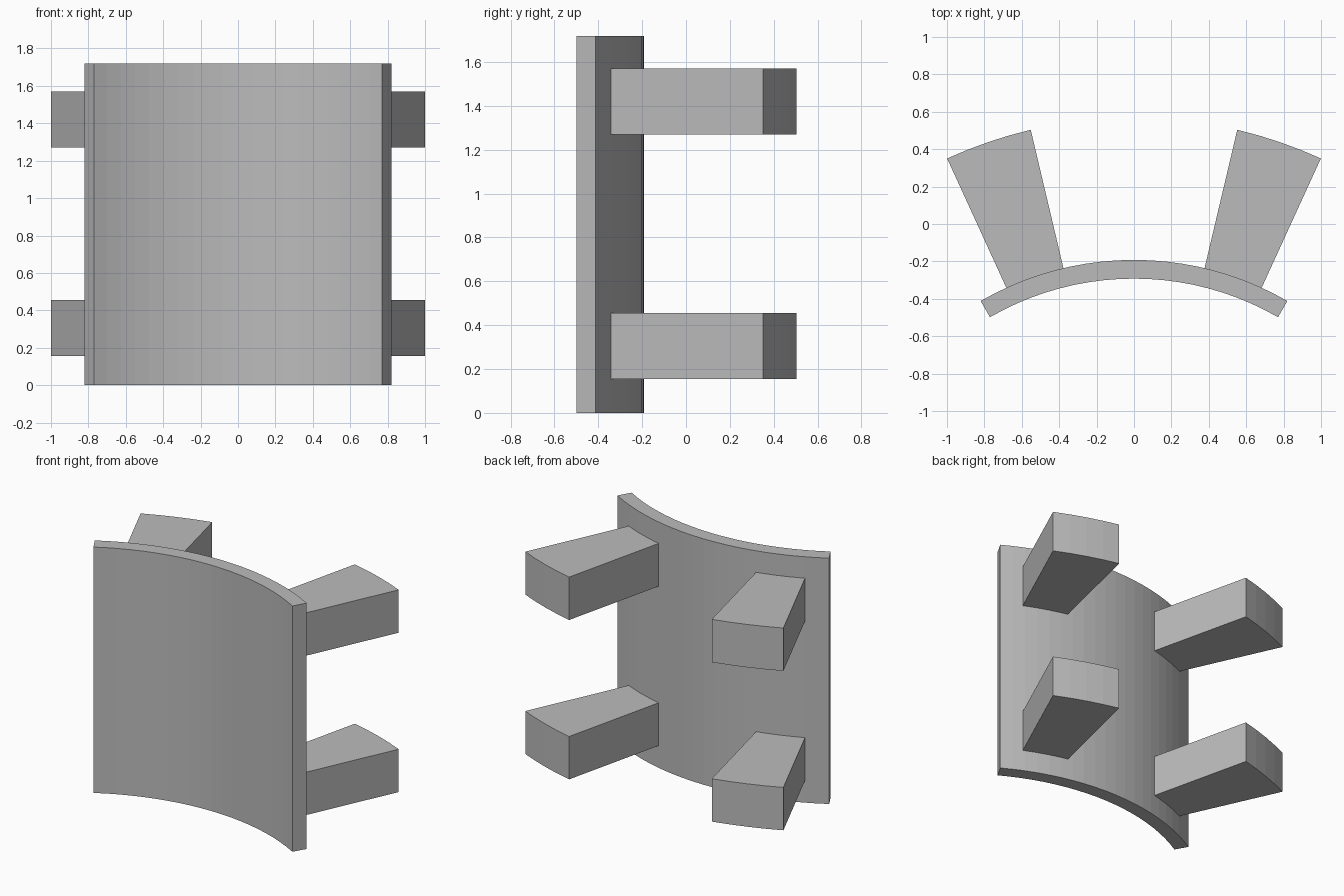
import bpy
import bmesh
from math import sin, cos, radians

cube = bpy.data.objects.get("Cube")
if cube:
    bpy.data.objects.remove(cube, do_unlink=True)

AXIS_Y = -1.832        # shared centre of every arc
INNER, OUTER, TIP = 1.54, 1.64, 2.40

grey = bpy.data.materials.new("plain_grey")
grey.use_nodes = True
colour = (0.5, 0.5, 0.5, 1)
grey.diffuse_color = colour
grey.node_tree.nodes["Principled BSDF"].inputs["Base Color"].default_value = colour


def arc_block(name, r0, r1, a0, a1, z0, z1, steps):
    """Extrude a ring sector; angles are measured from +y towards +x."""
    angles = [radians(a0 + (a1 - a0) * i / steps) for i in range(steps + 1)]
    outline = [(r1, a) for a in angles] + [(r0, a) for a in reversed(angles)]
    bm = bmesh.new()
    verts = [bm.verts.new((r * sin(a), AXIS_Y + r * cos(a), z0)) for r, a in outline]
    face = bm.faces.new(verts)
    result = bmesh.ops.extrude_face_region(bm, geom=[face])
    top = [v for v in result["geom"] if isinstance(v, bmesh.types.BMVert)]
    bmesh.ops.translate(bm, verts=top, vec=(0, 0, z1 - z0))
    bmesh.ops.recalc_face_normals(bm, faces=bm.faces)
    mesh = bpy.data.meshes.new(name)
    bm.to_mesh(mesh)
    bm.free()
    mesh.materials.append(grey)
    obj = bpy.data.objects.new(name, mesh)
    bpy.context.collection.objects.link(obj)
    return obj


# Curved front plate
arc_block("curved_plate", INNER, OUTER, -30, 30, 0, 1.72, 20)

# Four radial lugs behind the plate, seated slightly into it
for level, z in (("lower", 0.155), ("upper", 1.27)):
    for side, sign in (("left", 1), ("right", -1)):
        arc_block(f"{level}_{side}_lug", OUTER - 0.02, TIP,
                  sign * 13.3, sign * 24.6, z, z + 0.3, 4)
